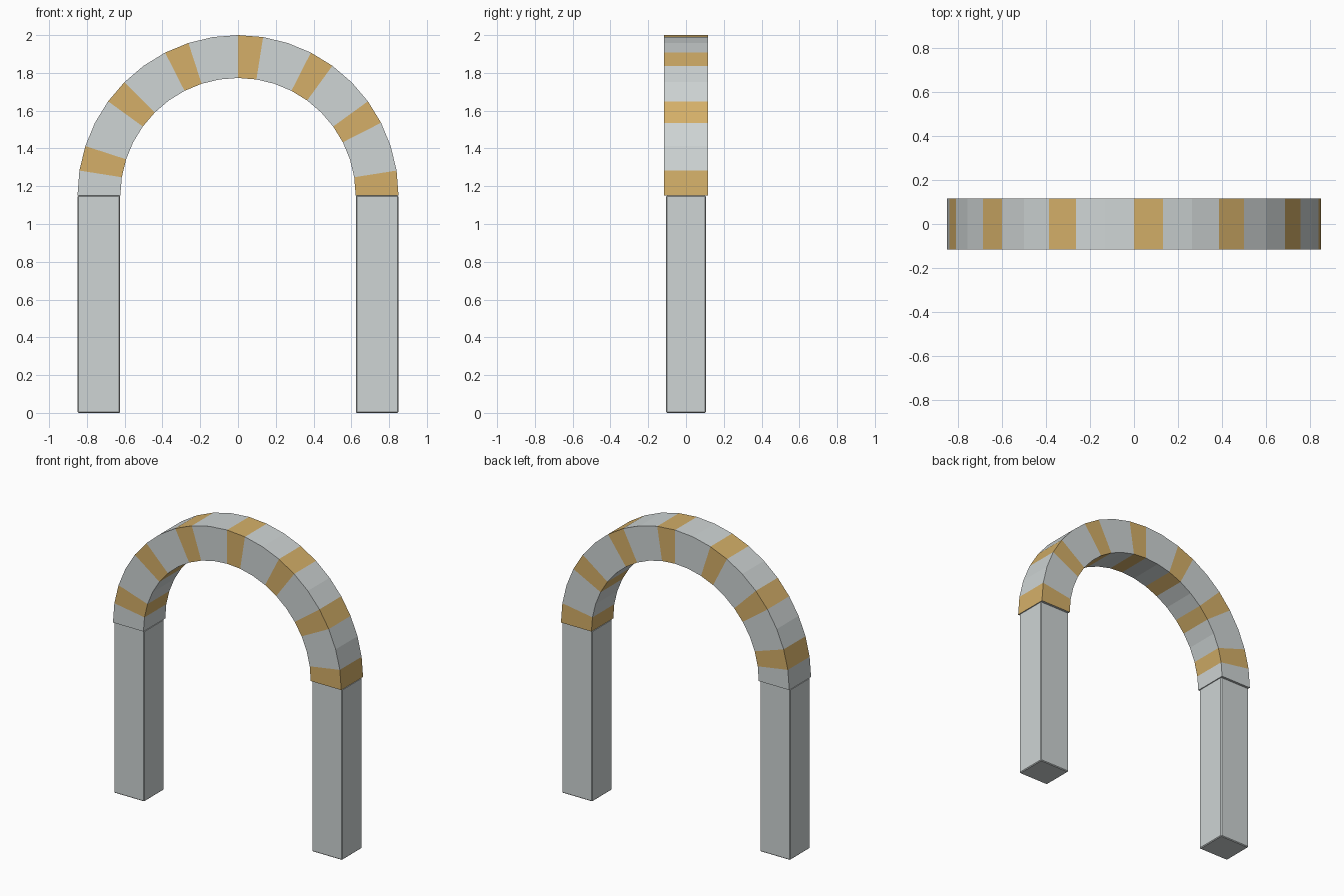
import bpy, bmesh
from math import sin, cos, pi

if "Cube" in bpy.data.objects:
    bpy.data.objects.remove(bpy.data.objects["Cube"])

R_OUT, R_IN, SPRING = 0.85, 0.623, 1.15   # ring radii and springing height
ARCH_Y, PILLAR_Y = 0.116, 0.106           # half depths
STEPS = 20


def material(name, colour):
    m = bpy.data.materials.new(name)
    m.diffuse_color = colour
    m.use_nodes = True
    m.node_tree.nodes["Principled BSDF"].inputs["Base Color"].default_value = m.diffuse_color
    return m


stone = material("stone", (0.62, 0.66, 0.66, 1))
gold = material("gold", (0.66, 0.43, 0.14, 1))


def add_object(name, bm, mats):
    bmesh.ops.recalc_face_normals(bm, faces=bm.faces)
    me = bpy.data.meshes.new(name)
    bm.to_mesh(me)
    bm.free()
    for m in mats:
        me.materials.append(m)
    ob = bpy.data.objects.new(name, me)
    bpy.context.collection.objects.link(ob)
    return ob


# Half-ring arch: rectangular section swept over 180 degrees, every third block gold
bm = bmesh.new()
rings = []
for i in range(STEPS + 1):
    a = pi * i / STEPS
    rings.append([bm.verts.new((r * cos(a), y, SPRING + r * sin(a)))
                  for r, y in ((R_IN, -ARCH_Y), (R_OUT, -ARCH_Y),
                               (R_OUT, ARCH_Y), (R_IN, ARCH_Y))])
for i, (p, q) in enumerate(zip(rings, rings[1:])):
    for k in range(4):
        n = (k + 1) % 4
        f = bm.faces.new((p[k], p[n], q[n], q[k]))
        f.material_index = 1 if i % 3 == 0 else 0
bm.faces.new(rings[0])
bm.faces.new(rings[-1])
add_object("arch", bm, (stone, gold))

# Two square pillars with slightly eased edges
for side, name in ((-1, "left_pillar"), (1, "right_pillar")):
    bm = bmesh.new()
    bmesh.ops.create_cube(bm, size=1)
    for v in bm.verts:
        v.co.x = side * (R_IN + R_OUT) / 2 + v.co.x * 0.225
        v.co.y *= 2 * PILLAR_Y
        v.co.z = (v.co.z + 0.5) * SPRING
    ob = add_object(name, bm, (stone,))
    bev = ob.modifiers.new("eased_edges", 'BEVEL')
    bev.width = 0.005
    bev.segments = 1
